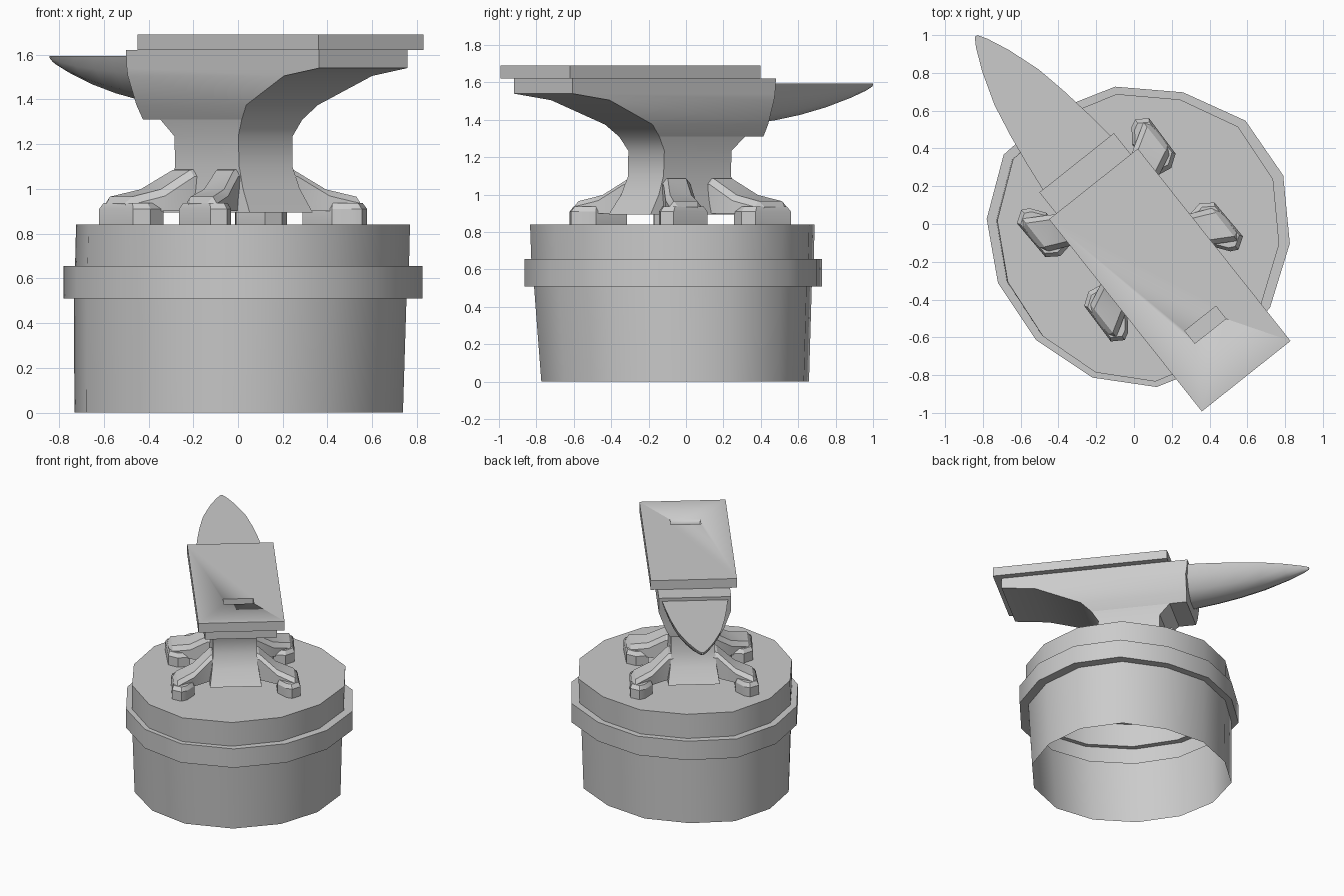
import bpy, bmesh
from mathutils import Vector

# Anvil frame: u runs heel to horn, v runs across
O = Vector((0.0, -0.058))
D = Vector((-0.622, 0.783))
W = Vector((0.783, 0.622))


def P(u, v, z):
    q = O + D * u + W * v
    return (q.x, q.y, z)


def loft(name, rings, cap_start=True, cap_end=True, angle=0.6):
    """Skin a list of equal-length closed rings into one object."""
    bm = bmesh.new()
    vs = [[bm.verts.new(p) for p in r] for r in rings]
    n = len(rings[0])
    for a, b in zip(vs, vs[1:]):
        for i in range(n):
            j = (i + 1) % n
            bm.faces.new((a[i], a[j], b[j], b[i]))
    if cap_start:
        bm.faces.new(vs[0][::-1])
    if cap_end:
        bm.faces.new(vs[-1])
    bmesh.ops.remove_doubles(bm, verts=bm.verts, dist=1e-4)
    bmesh.ops.recalc_face_normals(bm, faces=bm.faces)
    me = bpy.data.meshes.new(name)
    bm.to_mesh(me)
    bm.free()
    ob = bpy.data.objects.new(name, me)
    bpy.context.collection.objects.link(ob)
    bpy.ops.object.select_all(action='DESELECT')
    ob.select_set(True)
    bpy.context.view_layer.objects.active = ob
    bpy.ops.object.shade_smooth_by_angle(angle=angle)
    return ob


def rect(u0, u1, h, z):
    return [P(u0, -h, z), P(u1, -h, z), P(u1, h, z), P(u0, h, z)]


# Stump: uneven 14-sided block with a raised band, open underneath
outline = [(0.825, -0.10), (0.79, 0.26), (0.59, 0.55), (0.26, 0.70), (-0.10, 0.73),
           (-0.43, 0.60), (-0.69, 0.37), (-0.78, 0.03), (-0.72, -0.31), (-0.52, -0.61),
           (-0.22, -0.81), (0.12, -0.86), (0.47, -0.72), (0.72, -0.44)]
levels = [(0.0, 0.915, 0.90, 0.003, -0.058), (0.51, 0.926, 0.934, 0.01, -0.07),
          (0.51, 1, 1, 0.0225, -0.068), (0.655, 1, 1, 0.0225, -0.068),
          (0.655, 0.93, 0.95, 0.018, -0.072), (0.84, 0.93, 0.957, 0.0225, -0.073)]
loft("stump", [[(cx + (x - 0.0225) * sx, cy + (y + 0.065) * sy, z) for x, y in outline]
               for z, sx, sy, cx, cy in levels], cap_start=False)

# Anvil body: rectangles stacked by height (z, heel, front, half width)
body = [(0.895, -0.31, 0.37, 0.18), (1.0, -0.24, 0.30, 0.162), (1.1, -0.20, 0.26, 0.152),
        (1.235, -0.197, 0.262, 0.155), (1.31, -0.245, 0.34, 0.173), (1.31, -0.245, 0.465, 0.173),
        (1.375, -0.317, 0.472, 0.205), (1.505, -0.647, 0.475, 0.252),
        (1.54, -0.90, 0.482, 0.252), (1.62, -0.90, 0.488, 0.252)]
loft("anvil_body", [rect(a, b, h, z) for z, a, b, h in body])

# Face plate with the square tool hole
plate = loft("face_plate", [rect(-0.955, 0.345, 0.30, z) for z in (1.62, 1.69)])
cutter = loft("hole_cutter", [[P(u, v, z) for u, v in
              ((-0.65, -0.105), (-0.565, -0.105), (-0.565, 0.105), (-0.65, 0.105))]
              for z in (1.645, 1.75)])
cutter.hide_render = True
cutter.hide_viewport = True
m = plate.modifiers.new("hole", 'BOOLEAN')
m.operation = 'DIFFERENCE'
m.solver = 'EXACT'
m.object = cutter

# Horn: flat top, rounded V below (u, half width, underside z)
section = [(-1, 0), (-0.9, 0.35), (-0.6, 0.76), (-0.25, 0.97),
           (0.25, 0.97), (0.6, 0.76), (0.9, 0.35), (1, 0)]
stations = [(0.46, 0.232, 1.37), (0.65, 0.21, 1.393), (0.82, 0.185, 1.422), (1.0, 0.15, 1.463),
            (1.18, 0.09, 1.515), (1.297, 0.038, 1.555), (1.345, 0.008, 1.578)]
top = 1.595
loft("horn", [[P(u, w * a, top - (top - zb) * b) for a, b in section]
              for u, w, zb in stations], angle=0.8)

# Four feet: chamfered pads with sloping legs up to the waist
pad = [(0.435, 0.447), (0.475, 0.385), (0.455, 0.345), (0.38, 0.29),
       (0.17, 0.29), (0.155, 0.375), (0.20, 0.44)]
cu, cv = 0.315, 0.37
leg = [(0.10, 0.09, 0.27, 0.895, 1.09), (0.17, 0.10, 0.285, 0.90, 1.085),
       (0.29, 0.16, 0.365, 0.90, 0.998), (0.41, 0.215, 0.435, 0.90, 0.965),
       (0.435, 0.235, 0.425, 0.90, 0.935)]
c = 0.03
for su, end in ((1, "front"), (-1, "heel")):
    for sv, side in ((1, "right"), (-1, "left")):
        def Q(u, v, z):
            return P(0.035 + su * (u - 0.035), sv * v, z)
        loft(f"foot_pad_{end}_{side}",
             [[Q(cu + (u - cu) * s, cv + (v - cv) * s, z) for u, v in pad]
              for z, s in ((0.84, 1), (0.91, 1), (0.937, 0.85))], angle=0.5)
        loft(f"leg_{end}_{side}",
             [[Q(a, v, z0), Q(b, v, z0), Q(b, v, z1 - c), Q(b - c, v, z1),
               Q(a + c, v, z1), Q(a, v, z1 - c)] for v, a, b, z0, z1 in leg], angle=0.4)
